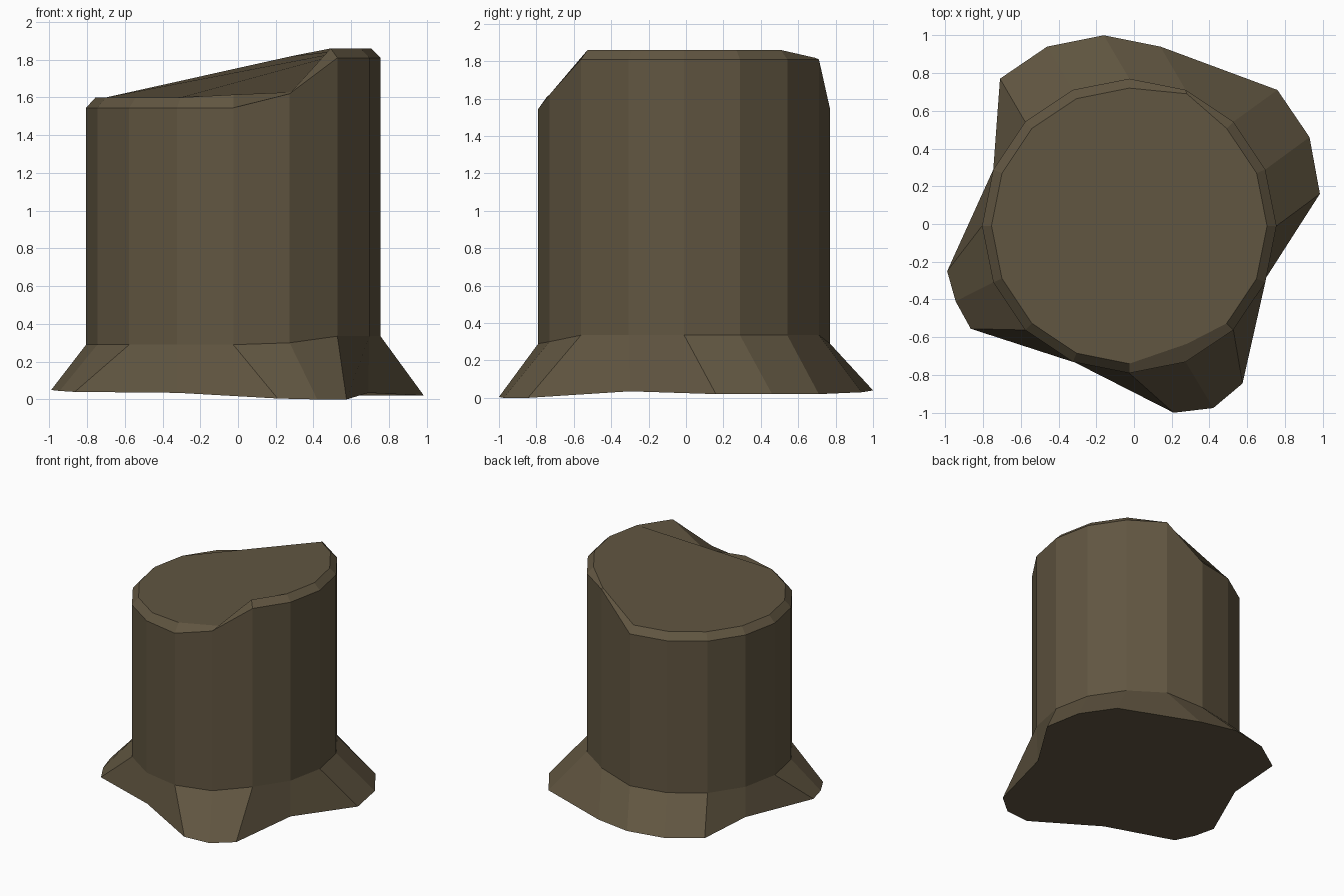
import bpy, bmesh, math

if "Cube" in bpy.data.objects:
    bpy.data.objects.remove(bpy.data.objects["Cube"])

N = 16
CX, CY, R = -0.025, -0.01, 0.78


def point(i, r, z):
    a = 2 * math.pi * i / N
    return (CX + r * math.cos(a), CY + r * math.sin(a), z)


def high(i):
    # the side of the stump left taller by the cut (right and back right)
    return i <= 3 or i >= 14


# root flare: ground outline, counter-clockwise from +x
roots = [(.985, .16, .02), (.93, .46, .02), (.76, .71, .02), (.14, .94, .03),
         (-.16, 1.0, .04), (-.46, .94, .04), (-.71, .77, .04), (-.745, .29, .04),
         (-.99, -.25, .05), (-.945, -.41, .045), (-.865, -.555, .04), (-.32, -.73, .035),
         (.21, -1.0, .005), (.42, -.975, 0), (.575, -.845, 0), (.69, -.30, .035)]

# trunk rings: top of the flare, top of the bark, chamfered rim of the cut
collar = [point(i, R, .335 if high(i) else .29) for i in range(N)]
bark = [point(i, R, 1.81 if high(i) else 1.545) for i in range(N)]
rim = [point(i, .73, 1.86 if high(i) else 1.60) for i in range(N)]

# transition corners of the slanted cut
collar[13] = point(13, R, .30)
bark[13] = point(13, R, 1.62)
rim[3] = (.28, .69, 1.818)
rim[12] = point(12, .73, 1.615)
rim[13] = (.28, -.635, 1.628)

bm = bmesh.new()
rings = [[bm.verts.new(p) for p in ring] for ring in (roots, collar, bark, rim)]
for low, up in zip(rings, rings[1:]):
    for i in range(N):
        j = (i + 1) % N
        bm.faces.new((low[i], low[j], up[j], up[i]))
bm.faces.new(rings[0][::-1])   # underside
bm.faces.new(rings[-1])        # slanted cut

mesh = bpy.data.meshes.new("tree_stump")
bm.to_mesh(mesh)
bm.free()
stump = bpy.data.objects.new("tree_stump", mesh)
bpy.context.collection.objects.link(stump)

wood = bpy.data.materials.new("brown_wood")
wood.diffuse_color = (.120, .093, .053, 1)
wood.use_nodes = True
wood.node_tree.nodes["Principled BSDF"].inputs["Base Color"].default_value = wood.diffuse_color
mesh.materials.append(wood)
